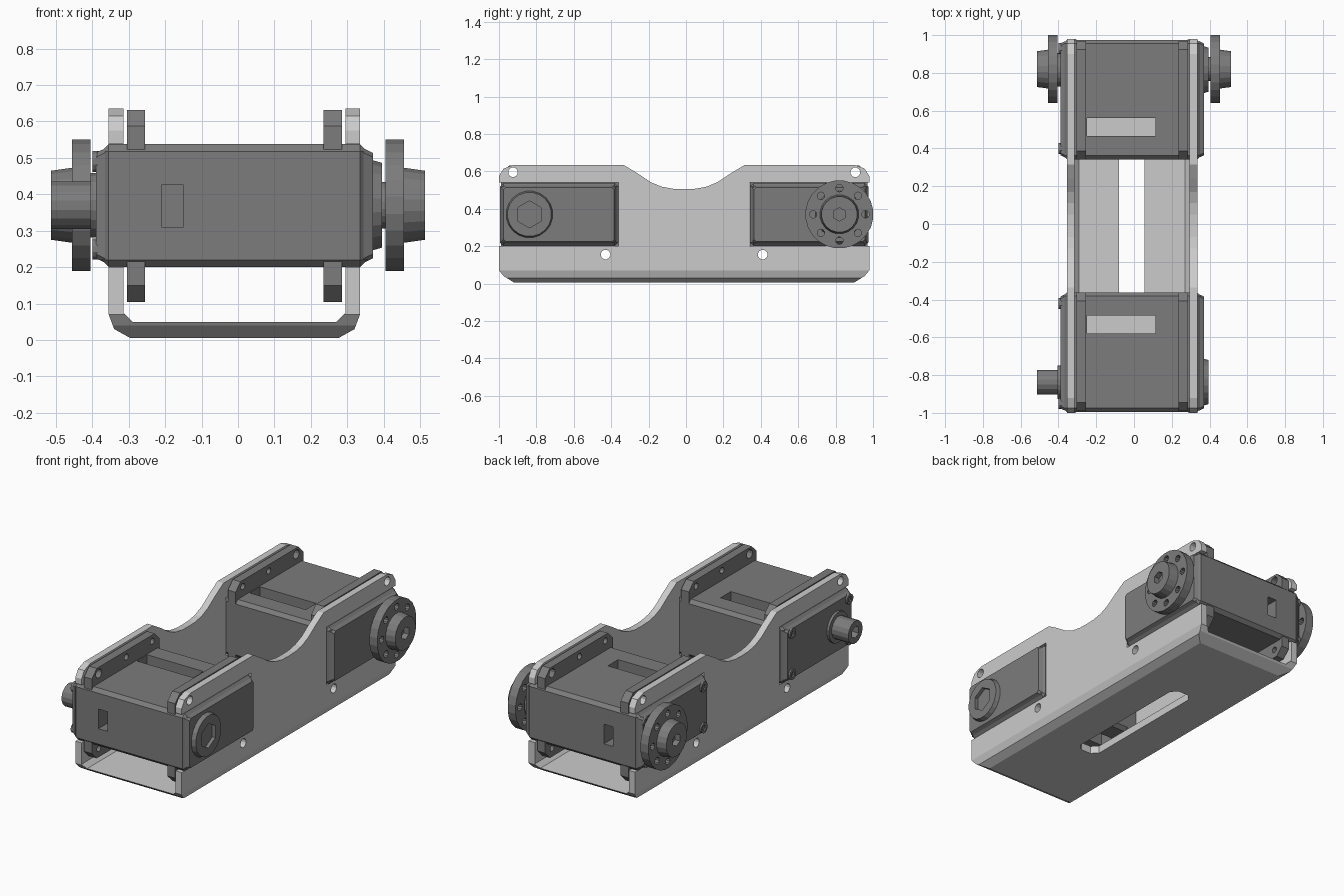
import bpy, bmesh
from math import pi, cos, sin

if "Cube" in bpy.data.objects:
    bpy.data.objects.remove(bpy.data.objects["Cube"])


def material(name, v):
    m = bpy.data.materials.new(name)
    m.diffuse_color = (v, v, v, 1)
    m.use_nodes = True
    m.node_tree.nodes["Principled BSDF"].inputs["Base Color"].default_value = m.diffuse_color
    return m


LIGHT, DARK = material("light_metal", 0.55), material("dark_plastic", 0.2)


def prism(name, pts, axis, a, b, mat=DARK, scale_end=None, bevel=0):
    """Extrude a 2D profile along an axis; X takes (y,z), Y takes (x,z), Z takes (x,y)."""
    put = {"X": lambda p, t: (t, p[0], p[1]),
           "Y": lambda p, t: (p[0], t, p[1]),
           "Z": lambda p, t: (p[0], p[1], t)}[axis]
    end = scale_end or pts
    bm = bmesh.new()
    lo = [bm.verts.new(put(p, a)) for p in pts]
    hi = [bm.verts.new(put(p, b)) for p in end]
    bm.faces.new(lo)
    bm.faces.new(hi)
    n = len(pts)
    for i in range(n):
        j = (i + 1) % n
        bm.faces.new((lo[i], lo[j], hi[j], hi[i]))
    bmesh.ops.recalc_face_normals(bm, faces=bm.faces)
    if bevel:
        bmesh.ops.bevel(bm, geom=bm.edges[:], offset=bevel, segments=1, affect='EDGES')
    me = bpy.data.meshes.new(name)
    bm.to_mesh(me)
    bm.free()
    me.materials.append(mat)
    ob = bpy.data.objects.new(name, me)
    bpy.context.collection.objects.link(ob)
    return ob


def ngon(cy, cz, r, n=20):
    return [(cy + r * cos(2 * pi * (i + .5) / n), cz + r * sin(2 * pi * (i + .5) / n))
            for i in range(n)]


def rect(u0, v0, u1, v1, c=0):
    """Rectangle, with chamfered corners when c > 0."""
    if not c:
        return [(u0, v0), (u1, v0), (u1, v1), (u0, v1)]
    return [(u0 + c, v0), (u1 - c, v0), (u1, v0 + c), (u1, v1 - c),
            (u1 - c, v1), (u0 + c, v1), (u0, v1 - c), (u0, v0 + c)]


def boolean(ob, cutters, op='DIFFERENCE'):
    for c in cutters:
        c.hide_render = True
        m = ob.modifiers.new("cut", 'BOOLEAN')
        m.object, m.operation, m.solver = c, op, 'EXACT'
        bpy.context.view_layer.objects.active = ob
        bpy.ops.object.modifier_apply(modifier=m.name)
        bpy.data.objects.remove(c)


# Bracket: bent U channel, trimmed by its side outline
MID = -0.01
channel = [(-.355, .7), (-.355, .07), (-.34, .03), (-.295, .005), (.275, .005), (.32, .03),
           (.335, .07), (.335, .7), (.295, .7), (.295, .075), (.27, .05), (-.29, .05),
           (-.315, .075), (-.315, .7)]
bracket = prism("bracket", channel, "Y", -1.1, 1.1, LIGHT)
half = [(.0, .505), (.06, .507), (.12, .518), (.18, .543), (.25, .59), (.325, .635),
        (.91, .635), (.965, .615), (.99, .575), (.99, .54), (.35, .54), (.35, .2),
        (.99, .2), (.99, .07), (.965, .04), (.90, 0)]
outline = [(MID + y, z) for y, z in half] + [(MID - y, z) for y, z in half[:0:-1]]
boolean(bracket, [prism("outline", outline, "X", -.6, .6)], 'INTERSECT')

# Bracket holes and floor slot
holes = [(MID + s * y, z) for s in (-1, 1) for y, z in ((.915, .595), (.42, .155))]
boolean(bracket, [prism("hole", ngon(y, z, .026, 12), "X", -.5, .5) for y, z in holes]
        + [prism("slot", rect(-.08, -.43, .055, .41, .035), "Z", -.1, .15)])

# Two actuators, mirrored end to end (s is the direction towards the open end)
for s, tag in ((-1, "front"), (1, "rear")):
    def Y(d):
        return MID + s * d

    def span(d0, d1):
        return sorted((Y(d0), Y(d1)))

    y0, y1 = span(.352, .985)
    axle_y, axle_z = Y(.827), .37

    # Case with a through slot, an end window and an axle bore
    case = prism(tag + "_case", rect(y0, .2, y1, .538), "X", -.375, .355, bevel=.02)
    s0, s1 = span(.475, .57)
    w0, w1 = span(.90, 1.1)
    boolean(case, [prism("slot", rect(-.25, s0, .115, s1), "Z", .1, .7),
                   prism("window", rect(-.21, .31, -.15, .425), "Y", w0, w1)])

    # End covers
    p0, p1 = span(.362, .978)
    for x0, x1, side in ((.345, .37, "right"), (-.365, -.39, "left")):
        prism(f"{tag}_{side}_cover", rect(p0, .212, p1, .526, .012), "X", x0, x1,
              scale_end=rect(p0 + .012, .224, p1 - .012, .514, .012))

    # Mounting flanges with screw holes
    f0, f1 = span(.352, .98)
    for x0, x1, side in ((-.305, -.255, "left"), (.235, .285, "right")):
        fl = prism(f"{tag}_{side}_flange", rect(f0, .105, f1, .632, .045), "X", x0, x1)
        boolean(fl, [prism("hole", ngon(Y(d), z, r, 12), "X", x0 - .05, x1 + .05)
                     for d, z, r in ((.915, .595, .026), (.42, .155, .026),
                                     (.66, .595, .018), (.42, .595, .018),
                                     (.915, .155, .018), (.66, .155, .018))])

    # Round boss with hexagonal socket on the right
    boss = prism(tag + "_boss", ngon(axle_y, axle_z, .128), "X", .36, .395,
                 scale_end=ngon(axle_y, axle_z, .118))
    boolean(boss, [prism("socket", ngon(axle_y, axle_z, .072, 6), "X", .375, .45)])

    # Collar on the left, corner screws on the left cover
    prism(tag + "_collar", ngon(axle_y, axle_z, .09), "X", -.38, -.405)
    for d in (.41, .94):
        for z in (.25, .49):
            screw = prism(tag + "_screw", ngon(Y(d), z, .03, 12), "X", -.38, -.4)
            boolean(screw, [prism("hex", ngon(Y(d), z, .016, 6), "X", -.392, -.45)])

    if s < 0:
        # Bare output shaft
        shaft = prism("output_shaft", ngon(axle_y, axle_z, .066, 16), "X", -.38, -.513)
        boolean(shaft, [prism("bore", ngon(axle_y, axle_z, .035, 6), "X", -.45, -.6)])
    else:
        # Horn discs with bolt ring, hub and bore on both sides
        for m, side in ((-1, "left"), (1, "right")):
            cy, cz = .82, .37
            disc = prism(side + "_horn_disc", ngon(cy, cz, .182, 24), "X", m * .405, m * .456)
            boolean(disc, [prism("bolt", ngon(cy + .14 * cos(k * pi / 4), cz + .14 * sin(k * pi / 4),
                                              .02, 10), "X", m * .3, m * .5) for k in range(8)])
            hub = prism(side + "_horn_hub", ngon(cy, cz, .105), "X", m * .45, m * .513,
                        scale_end=ngon(cy, cz, .096))
            boolean(hub, [prism("bore", ngon(cy, cz, .036, 6), "X", m * .48, m * .6)])
            prism(side + "_horn_axle", ngon(cy, cz, .065), "X", m * .36, m * .41)
